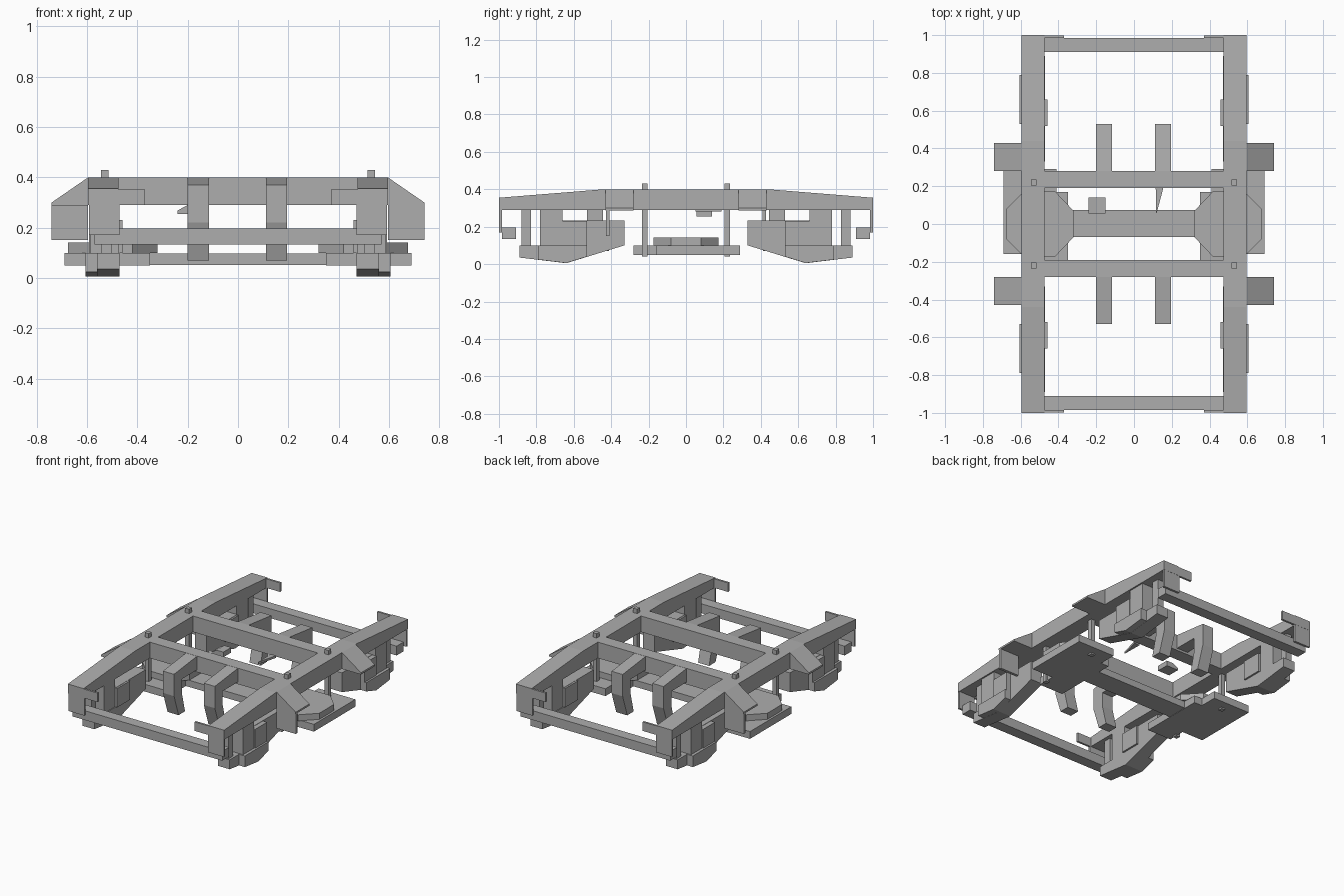
import bpy, bmesh

if "Cube" in bpy.data.objects:
    bpy.data.objects.remove(bpy.data.objects["Cube"])

steel = bpy.data.materials.new("steel_grey")
steel.diffuse_color = (0.42, 0.42, 0.42, 1)
steel.use_nodes = True
steel.node_tree.nodes["Principled BSDF"].inputs["Base Color"].default_value = steel.diffuse_color


def prism(name, pts, axis, a, b):
    """Extrude a 2D outline along an axis: x -> (y,z), y -> (x,z), z -> (x,y)."""
    place = {"x": lambda p, t: (t, p[0], p[1]),
             "y": lambda p, t: (p[0], t, p[1]),
             "z": lambda p, t: (p[0], p[1], t)}[axis]
    bm = bmesh.new()
    lo = [bm.verts.new(place(p, a)) for p in pts]
    hi = [bm.verts.new(place(p, b)) for p in pts]
    bm.faces.new(lo)
    bm.faces.new(hi[::-1])
    n = len(pts)
    for i in range(n):
        j = (i + 1) % n
        bm.faces.new((lo[i], hi[i], hi[j], lo[j]))
    bmesh.ops.recalc_face_normals(bm, faces=bm.faces)
    me = bpy.data.meshes.new(name)
    bm.to_mesh(me)
    bm.free()
    me.materials.append(steel)
    ob = bpy.data.objects.new(name, me)
    bpy.context.collection.objects.link(ob)
    return ob


def box(name, x0, x1, y0, y1, z0, z1):
    return prism(name, [(x0, y0), (x1, y0), (x1, y1), (x0, y1)], "z", z0, z1)


def mirror(ob, x=True, y=True):
    """Repeat a part across the centre planes."""
    m = ob.modifiers.new("mirror", "MIRROR")
    m.use_axis = (x, y, False)
    m.use_mirror_merge = False
    return ob


# main frame
mirror(prism("side_beam", [(-1, .355), (-.44, .40), (.44, .40), (1, .355),
                           (1, .29), (-1, .29)], "x", .475, .595), y=False)
mirror(box("cross_beam", -.475, .475, .19, .28, .29, .40), x=False)
mirror(prism("end_plate", [(.37, .29), (.47, .29), (.47, .17), (.592, .17),
                           (.592, .352), (.37, .352)], "y", .985, .999))
mirror(box("end_rail", -.57, .57, .91, .985, .133, .197), x=False)

# outrigger brackets with vertical plates on opposite corners
mirror(prism("outrigger", [(.595, .40), (.74, .30), (.74, .288), (.595, .288)],
             "y", .28, .43))
for s in (1, -1):
    prism("outrigger_plate", [(s * .595, .15), (s * .74, .15), (s * .74, .30),
                              (s * .595, .395)], "y", -s * .429, -s * .41)

# lower spring plank: stepped end plates, joined by a beam
for s in (1, -1):
    prism("plank_plate", [(s * x, y) for x, y in
          [(.35, -.28), (.53, -.28), (.53, -.16), (.69, -.16),
           (.69, .29), (.41, .29), (.41, .17), (.35, .17)]], "z", .05, .10)
    prism("spring_seat", [(s * x, y) for x, y in
          [(.32, -.07), (.42, -.175), (.58, -.175), (.675, -.08),
           (.675, .08), (.58, .175), (.42, .175), (.32, .07)]], "z", .10, .142)
box("plank_beam", -.36, .36, -.07, .075, .052, .098)
mirror(box("hanger_pin", .515, .545, .205, .235, .04, .43))

# axle boxes
mirror(prism("axle_arm", [(.33, .10), (.64, .005), (.83, .028), (.89, .035),
                          (.89, .10), (.66, .10), (.66, .232), (.33, .232)],
             "x", .47, .56))
mirror(prism("axle_shoe", [(.53, .04), (.64, .006), (.79, .024), (.79, .10),
                           (.53, .10)], "x", .56, .605))
mirror(box("axle_block", .475, .585, .66, .78, .09, .30))
mirror(box("axle_cover", .56, .592, .53, .66, .09, .23))
mirror(box("axle_post", .50, .545, .83, .88, .09, .30))
mirror(box("inner_lug", .458, .475, .52, .66, .10, .23))

# drop hangers on the cross beams
for x in (-.158, .153):
    mirror(prism("drop_hanger", [(.28, .399), (.53, .37), (.53, .22), (.48, .07),
                                 (.41, .07), (.445, .21), (.445, .305), (.28, .305)],
                 "x", x - .042, x + .042), x=False)

# small centre fittings
prism("centre_block", [(-.24, .268), (-.20, .29), (-.15, .29), (-.15, .255),
                       (-.24, .255)], "y", .055, .14)
prism("centre_tongue", [(.115, .19), (.155, .19), (.118, .05)], "z", .28, .295)
